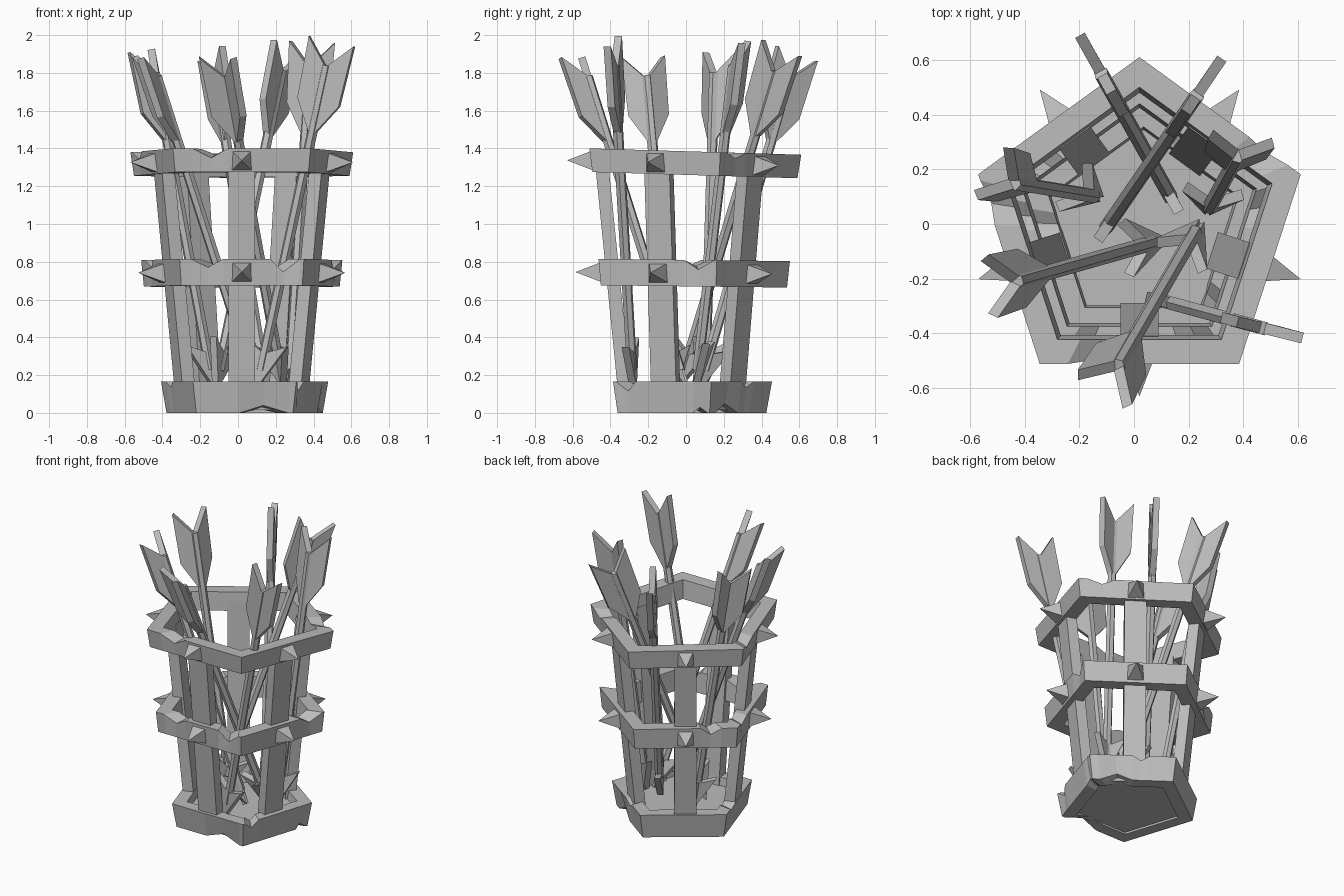
import bpy, bmesh, math
from mathutils import Vector

cube = bpy.data.objects.get("Cube")
if cube:
    bpy.data.objects.remove(cube, do_unlink=True)

grey = bpy.data.materials.new("plain_grey")
grey.use_nodes = True
grey.diffuse_color = (0.5, 0.5, 0.5, 1)
grey.node_tree.nodes["Principled BSDF"].inputs["Base Color"].default_value = (0.5, 0.5, 0.5, 1)

CENTRE = Vector((0.02, -0.01, 0))
UP = Vector((0, 0, 1))


def finish(name, bm):
    bmesh.ops.recalc_face_normals(bm, faces=bm.faces)
    mesh = bpy.data.meshes.new(name)
    bm.to_mesh(mesh)
    bm.free()
    mesh.materials.append(grey)
    obj = bpy.data.objects.new(name, mesh)
    bpy.context.collection.objects.link(obj)
    return obj


def polar(degrees, radius=1.0, z=0.0):
    a = math.radians(degrees)
    return Vector((radius * math.cos(a), radius * math.sin(a), z))


def loft(bm, loops, closed=False):
    """Skin equal loops of points; cap the ends or join them round."""
    rows = [[bm.verts.new(p) for p in loop] for loop in loops]
    n = len(rows[0])
    pairs = list(zip(rows, rows[1:]))
    if closed:
        pairs.append((rows[-1], rows[0]))
    else:
        bm.faces.new(rows[0])
        bm.faces.new(rows[-1])
    for a, b in pairs:
        for i in range(n):
            j = (i + 1) % n
            bm.faces.new((a[i], a[j], b[j], b[i]))


def pentagon_ring(name, r_top, r_bottom, wall, z0, z1, centre, tilt=0.0, chips=(), nicks=()):
    """Five-sided band; chips notch its top edge, nicks its bottom edge.
    Each notch is (side, position along side, half width, depth)."""
    bm = bmesh.new()
    loops = []
    for side in range(5):
        stations = {0.0: (0, 0)}
        for notches, bottom in ((chips, False), (nicks, True)):
            for s, t, half, depth in notches:
                if s == side:
                    stations[t - half] = (0, 0)
                    stations[t] = (0, depth) if bottom else (depth, 0)
                    stations[t + half] = (0, 0)
        for t, (drop, lift) in sorted(stations.items()):
            d = polar(90 + 72 * side).lerp(polar(162 + 72 * side), t)
            loop = []
            for r, z in ((r_top - drop * 0.4, z1 - drop), (r_bottom - lift * 0.4, z0 + lift),
                         (r_bottom - wall, z0 + lift * 0.5), (r_top - wall, z1 - drop * 0.6)):
                p = centre + d * r
                p.z = z - tilt * p.y
                loop.append(p)
            loops.append(loop)
    loft(bm, loops, closed=True)
    return finish(name, bm)


# Base rim and floor
base_centre = Vector((0.035, -0.01, 0))
pentagon_ring("base_rim", 0.465, 0.435, 0.1, 0, 0.165, base_centre,
              chips=[(3, 0.13, 0.1, 0.05), (1, 0.25, 0.1, 0.03), (4, 0.6, 0.1, 0.03)],
              nicks=[(2, 0.7, 0.25, 0.04), (3, 0.9, 0.08, 0.03), (4, 0.3, 0.2, 0.05)])
bm = bmesh.new()
loft(bm, [[base_centre + polar(90 + 72 * k, 0.38, z) for k in range(5)] for z in (0.015, 0.11)])
finish("base_floor", bm)

# Upper and middle bands
pentagon_ring("middle_band", 0.56, 0.545, 0.11, 0.67, 0.81, CENTRE, 0.012,
              chips=[(2, 0.22, 0.13, 0.045), (2, 0.85, 0.12, 0.07), (3, 0.85, 0.13, 0.05),
                     (1, 0.2, 0.1, 0.04), (0, 0.75, 0.1, 0.05)])
pentagon_ring("top_band", 0.62, 0.6, 0.11, 1.26, 1.385, CENTRE, 0.03,
              chips=[(2, 0.27, 0.13, 0.05), (1, 0.15, 0.12, 0.04), (4, 0.2, 0.12, 0.03)])

# Upright planks and band spikes, one set on each side of the pentagon
for k in range(5):
    angle = 126 + 72 * k
    out, along = polar(angle), polar(angle + 90)
    bm = bmesh.new()
    loft(bm, [[CENTRE + out * (a + i * 0.035) + along * j * 0.07 + UP * z
               for i, j in ((-1, -1), (1, -1), (1, 1), (-1, 1))]
              for a, z in ((0.31, 0.06), (0.435, 1.31))])
    finish(f"plank_{k + 1}", bm)

    for label, apothem, z, tilt in (("middle", 0.44, 0.74, 0.012), ("top", 0.485, 1.322, 0.03)):
        bm = bmesh.new()
        middle = CENTRE + out * apothem + UP * z
        middle.z -= tilt * middle.y
        square = [bm.verts.new(middle + along * i * 0.052 + UP * j * 0.052)
                  for i, j in ((-1, -1), (1, -1), (1, 1), (-1, 1))]
        tip = bm.verts.new(middle + out * 0.135)
        bm.faces.new(square)
        for i in range(4):
            bm.faces.new((square[i], square[(i + 1) % 4], tip))
        finish(f"{label}_spike_{k + 1}", bm)

# Blade outlines as (distance from shaft, distance along shaft)
FEATHER = ((0, -0.01), (0.125, 0.13), (0.115, -0.2), (0.02, -0.36), (0, -0.36))
HEAD = ((0, 0), (0.115, 0.25), (0.02, 0.2), (0, 0.2))


def blade(bm, outline, origin, axis, angle):
    radial = polar(angle)
    radial = (radial - axis * radial.dot(axis)).normalized()
    side = axis.cross(radial) * 0.02
    loft(bm, [[origin + radial * r + axis * d + side * s for r, d in outline] for s in (-1, 1)])


# Arrows: tail end, head tip, and the directions of the two blades
arrows = [
    ((-0.44, 0.15, 1.80), (-0.13, 0.10, 0.13), (88, 202)),
    ((-0.43, -0.21, 1.78), (0.10, -0.06, 0.13), (130, 245)),
    ((-0.12, 0.55, 1.78), (0.15, 0.07, 0.13), (119, 299)),
    ((0.23, 0.47, 1.81), (-0.12, -0.04, 0.13), (56, 236)),
    ((0.38, 0.25, 1.84), (0.27, 0.05, 0.13), (150, 15)),
    ((-0.06, -0.52, 1.78), (0.24, 0.0, 0.13), (180, 295)),
    ((0.47, -0.38, 1.84), (0.10, -0.28, 0.13), (-14, 166)),
]
for n, (tail, tip, angles) in enumerate(arrows, 1):
    tail, tip = Vector(tail), Vector(tip)
    axis = (tail - tip).normalized()
    u = axis.orthogonal().normalized()
    v = axis.cross(u)
    bm = bmesh.new()
    loft(bm, [[p + u * 0.028 * math.cos(k * math.pi / 3) + v * 0.028 * math.sin(k * math.pi / 3)
               for k in range(6)] for p in (tip + axis * 0.1, tail)])
    for angle in angles:
        blade(bm, FEATHER, tail, axis, angle)
        blade(bm, HEAD, tip, axis, angle)
    finish(f"arrow_{n}", bm)
